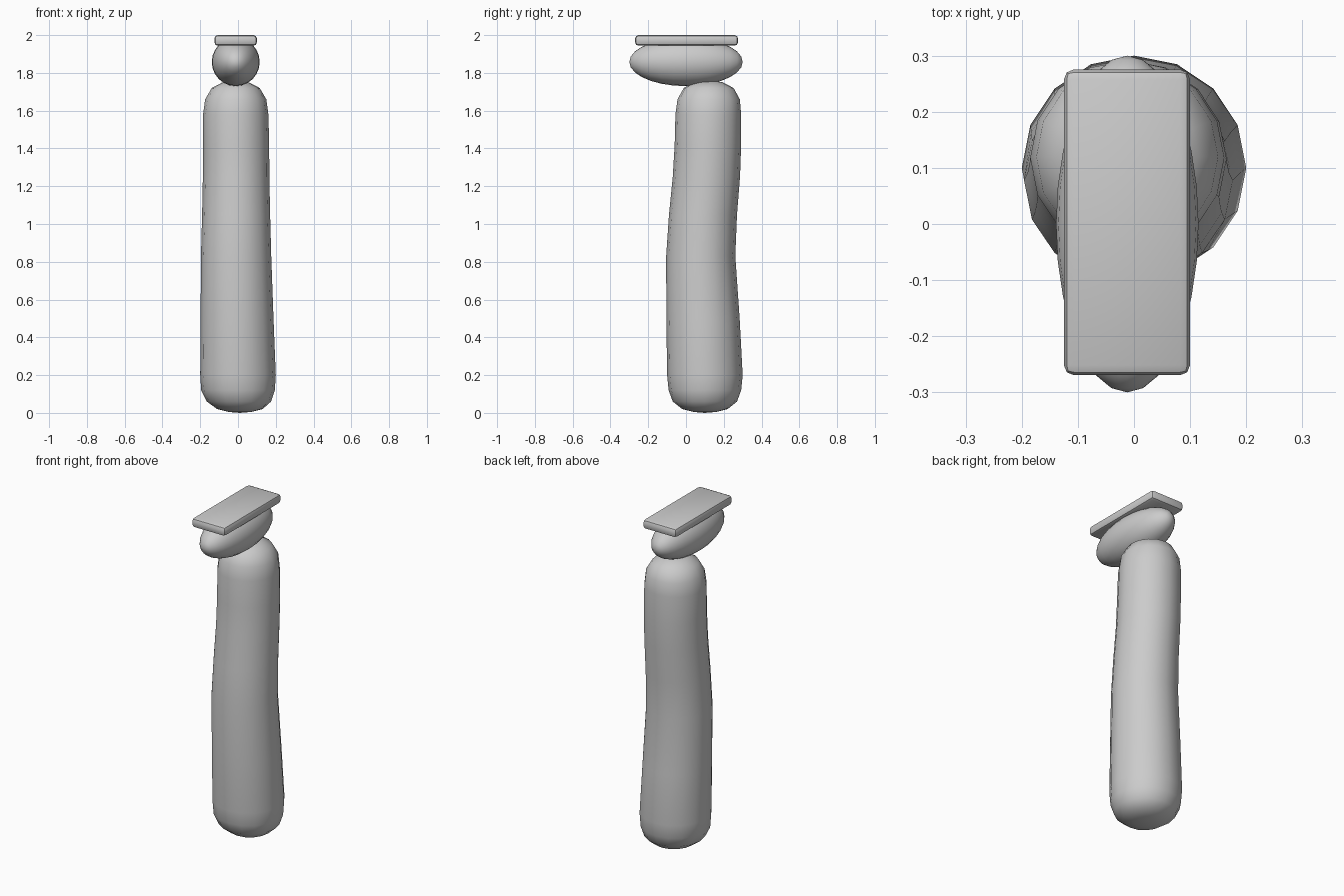
import bpy, bmesh, math
from mathutils import Matrix

if "Cube" in bpy.data.objects:
    bpy.data.objects.remove(bpy.data.objects["Cube"], do_unlink=True)

grey = bpy.data.materials.new("plain grey")
grey.use_nodes = True
colour = (0.6, 0.6, 0.6, 1)
grey.diffuse_color = colour
grey.node_tree.nodes["Principled BSDF"].inputs["Base Color"].default_value = colour


def finish(name, bm, angle):
    bmesh.ops.recalc_face_normals(bm, faces=bm.faces)
    mesh = bpy.data.meshes.new(name)
    bm.to_mesh(mesh)
    bm.free()
    mesh.materials.append(grey)
    obj = bpy.data.objects.new(name, mesh)
    bpy.context.collection.objects.link(obj)
    bpy.ops.object.select_all(action="DESELECT")
    obj.select_set(True)
    bpy.context.view_layer.objects.active = obj
    bpy.ops.object.shade_smooth_by_angle(angle=math.radians(angle))
    return obj


# Gently swaying column: height, centre x, centre y, radius x, radius y
SIDES = 16
rings = [
    (0.005, 0.01, 0.10, 0.06, 0.06), (0.02, 0.01, 0.10, 0.12, 0.12),
    (0.06, 0.005, 0.10, 0.17, 0.17), (0.12, 0, 0.10, 0.195, 0.192),
    (0.20, 0, 0.10, 0.20, 0.20), (0.50, -0.005, 0.09, 0.193, 0.194),
    (0.83, -0.01, 0.078, 0.186, 0.183), (1.05, -0.01, 0.09, 0.18, 0.18),
    (1.25, -0.01, 0.108, 0.176, 0.178), (1.42, -0.01, 0.116, 0.175, 0.176),
    (1.58, -0.012, 0.118, 0.173, 0.174), (1.66, -0.012, 0.12, 0.162, 0.165),
    (1.72, -0.012, 0.12, 0.127, 0.132), (1.75, -0.012, 0.12, 0.07, 0.075),
]
bm = bmesh.new()
loops = []
for z, cx, cy, rx, ry in rings:
    angles = [math.tau * i / SIDES for i in range(SIDES)]
    loops.append([bm.verts.new((cx + rx * math.cos(a), cy + ry * math.sin(a), z))
                  for a in angles])
for low, high in zip(loops, loops[1:]):
    for i in range(SIDES):
        j = (i + 1) % SIDES
        bm.faces.new((low[i], low[j], high[j], high[i]))
for loop, tip in ((loops[0], (0.01, 0.10, 0)), (loops[-1], (-0.012, 0.13, 1.76))):
    centre = bm.verts.new(tip)
    for i in range(SIDES):
        bm.faces.new((loop[i], loop[(i + 1) % SIDES], centre))
finish("column", bm, 60)

# Long oval head lying front to back
bm = bmesh.new()
bmesh.ops.create_uvsphere(
    bm, u_segments=24, v_segments=14, radius=1,
    matrix=Matrix.Translation((-0.012, 0, 1.858))
    @ Matrix.Diagonal((0.127, 0.30, 0.128, 1))
    @ Matrix.Rotation(math.pi / 2, 4, "X"))
finish("oval_head", bm, 60)

# Flat plate with rounded edges on top
bm = bmesh.new()
bmesh.ops.create_cube(
    bm, size=1,
    matrix=Matrix.Translation((-0.0125, 0.003, 1.972))
    @ Matrix.Diagonal((0.225, 0.545, 0.056, 1)))
bmesh.ops.bevel(bm, geom=bm.edges[:], offset=0.018, segments=2,
                profile=0.5, affect="EDGES")
finish("top_plate", bm, 35)
